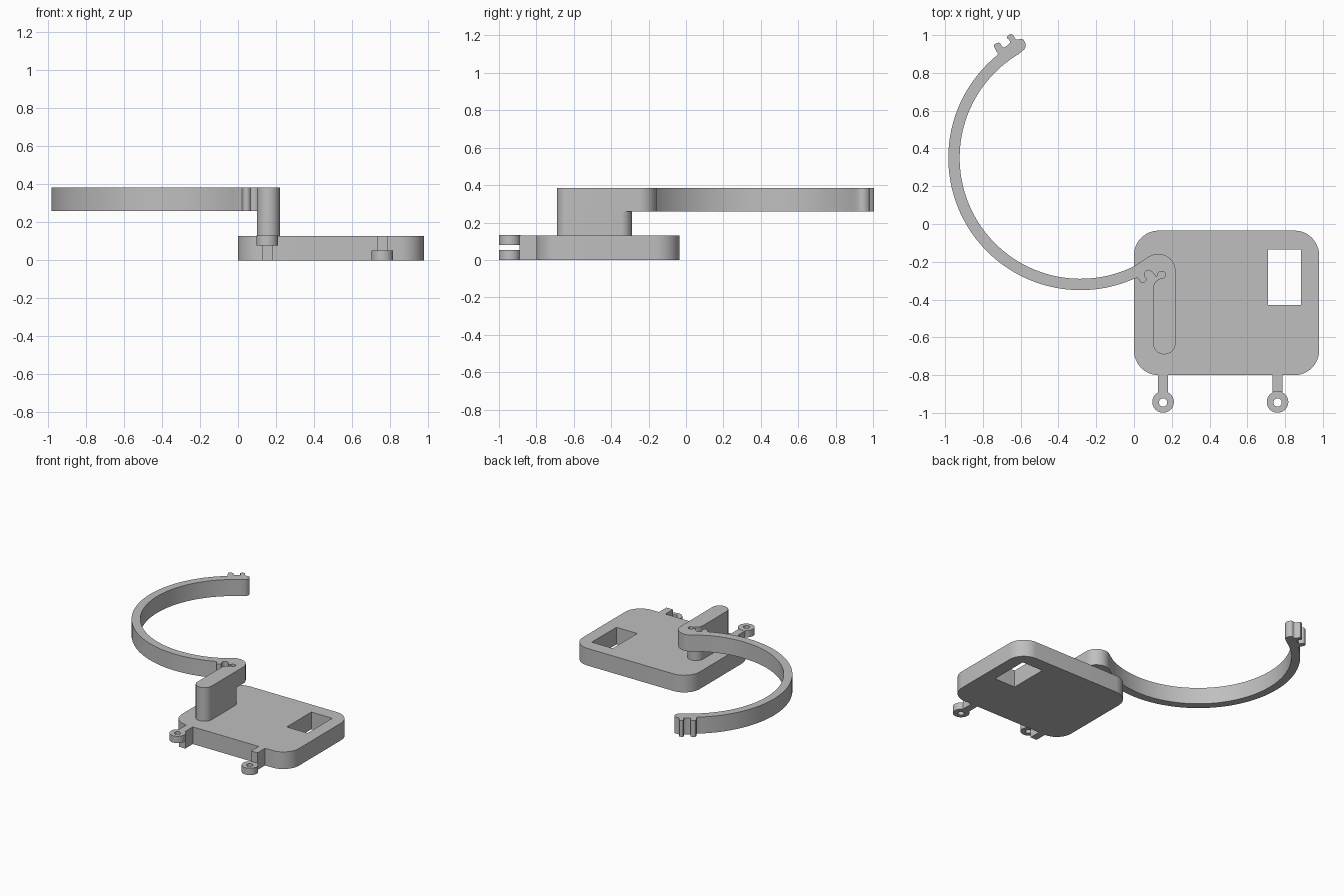
import bpy
import bmesh
from math import cos, sin, radians

if "Cube" in bpy.data.objects:
    bpy.data.objects.remove(bpy.data.objects["Cube"], do_unlink=True)

# Single grey plastic
grey = bpy.data.materials.new("grey_plastic")
colour = (0.52, 0.52, 0.52, 1)
grey.diffuse_color = colour
grey.use_nodes = True
grey.node_tree.nodes["Principled BSDF"].inputs["Base Color"].default_value = colour


def arc(cx, cy, r, start, end, steps):
    """Points on an arc, angles in degrees."""
    angles = [radians(start + (end - start) * i / steps) for i in range(steps + 1)]
    return [(cx + r * cos(a), cy + r * sin(a)) for a in angles]


def rect(x0, x1, y0, y1):
    return [(x0, y0), (x1, y0), (x1, y1), (x0, y1)]


def rounded_rect(x0, x1, y0, y1, r, steps=12):
    centres = rect(x0 + r, x1 - r, y0 + r, y1 - r)
    return [p for i, (cx, cy) in enumerate(centres)
            for p in arc(cx, cy, r, 180 + 90 * i, 270 + 90 * i, steps)]


def soften(points, rounds=2):
    """Corner cutting on an open path, keeping its ends."""
    for _ in range(rounds):
        out = [points[0]]
        for (ax, ay), (bx, by) in zip(points, points[1:]):
            out += [(ax * .75 + bx * .25, ay * .75 + by * .25),
                    (ax * .25 + bx * .75, ay * .25 + by * .75)]
        points = out + [points[-1]]
    return points


def extrude(name, loops, z0, z1):
    """Solid from an outline and optional hole outlines."""
    curve = bpy.data.curves.new(name, "CURVE")
    curve.dimensions = "2D"
    curve.fill_mode = "BOTH"
    curve.extrude = (z1 - z0) / 2
    for loop in loops:
        spline = curve.splines.new("POLY")
        spline.points.add(len(loop) - 1)
        for point, (x, y) in zip(spline.points, loop):
            point.co = (x, y, 0, 1)
        spline.use_cyclic_u = True
    obj = bpy.data.objects.new(name, curve)
    bpy.context.collection.objects.link(obj)
    bpy.ops.object.select_all(action="DESELECT")
    obj.select_set(True)
    bpy.context.view_layer.objects.active = obj
    bpy.ops.object.convert(target="MESH")
    obj = bpy.context.object
    obj.name = name
    # Weld the caps to the walls
    bm = bmesh.new()
    bm.from_mesh(obj.data)
    bmesh.ops.translate(bm, verts=bm.verts, vec=(0, 0, (z0 + z1) / 2))
    bmesh.ops.remove_doubles(bm, verts=bm.verts, dist=0.0002)
    bmesh.ops.recalc_face_normals(bm, faces=bm.faces)
    bm.to_mesh(obj.data)
    bm.free()
    obj.data.materials.clear()
    obj.data.materials.append(grey)
    bpy.ops.object.shade_smooth_by_angle(angle=radians(30))
    return obj


# Base plate with its rectangular window
extrude("base_plate", [rounded_rect(0, .98, -.8, -.035, .13),
                       rect(.71, .885, -.43, -.135)], 0, .13)

# Two lugs on the front edge, one high and one low
for side, x, z in (("right", .154, .08), ("left", .76, 0)):
    extrude(side + "_lug_bar", [rect(x - .027, x + .027, -.89, -.795)], 0, .13)
    extrude(side + "_lug_ring", [arc(x, -.942, .057, 0, 350, 35),
                                 arc(x, -.945, .022, 0, 345, 23)], z, z + .052)

# Lower post standing on the plate
extrude("post", [arc(.16, -.63, .06, 180, 360, 20)
                 + arc(.16, -.35, .06, 0, 180, 20)], .13, .26)

# Hook on the free end of the arm, and the matching socket beside the post
hook = [(-.58, .925), (-.57, .95), (-.59, .985), (-.625, .97), (-.645, 1.012),
        (-.68, .99), (-.65, .965), (-.67, .945), (-.695, .93), (-.71, .965),
        (-.745, .95), (-.735, .925), (-.72, .9)]
socket = [(.02, -.285), (.04, -.318), (.072, -.297), (.05, -.268), (.07, -.24),
          (.1, -.255), (.12, -.288), (.13, -.25), (.165, -.252), (.165, -.28)]

# Curved clasp arm running into the top of the post
cx, cy = -.283, .35
outline = (arc(.16, -.63, .06, 180, 360, 20)
           + arc(.128, -.25, .092, 0, 120, 16)
           + arc(cx, cy, .64, -64, -239, 72)
           + soften(hook)
           + arc(cx, cy, .70, -231, -66.2, 72)
           + soften(socket)
           + arc(.16, -.345, .06, 95, 180, 10))
extrude("clasp_arm", [outline], .26, .385)
